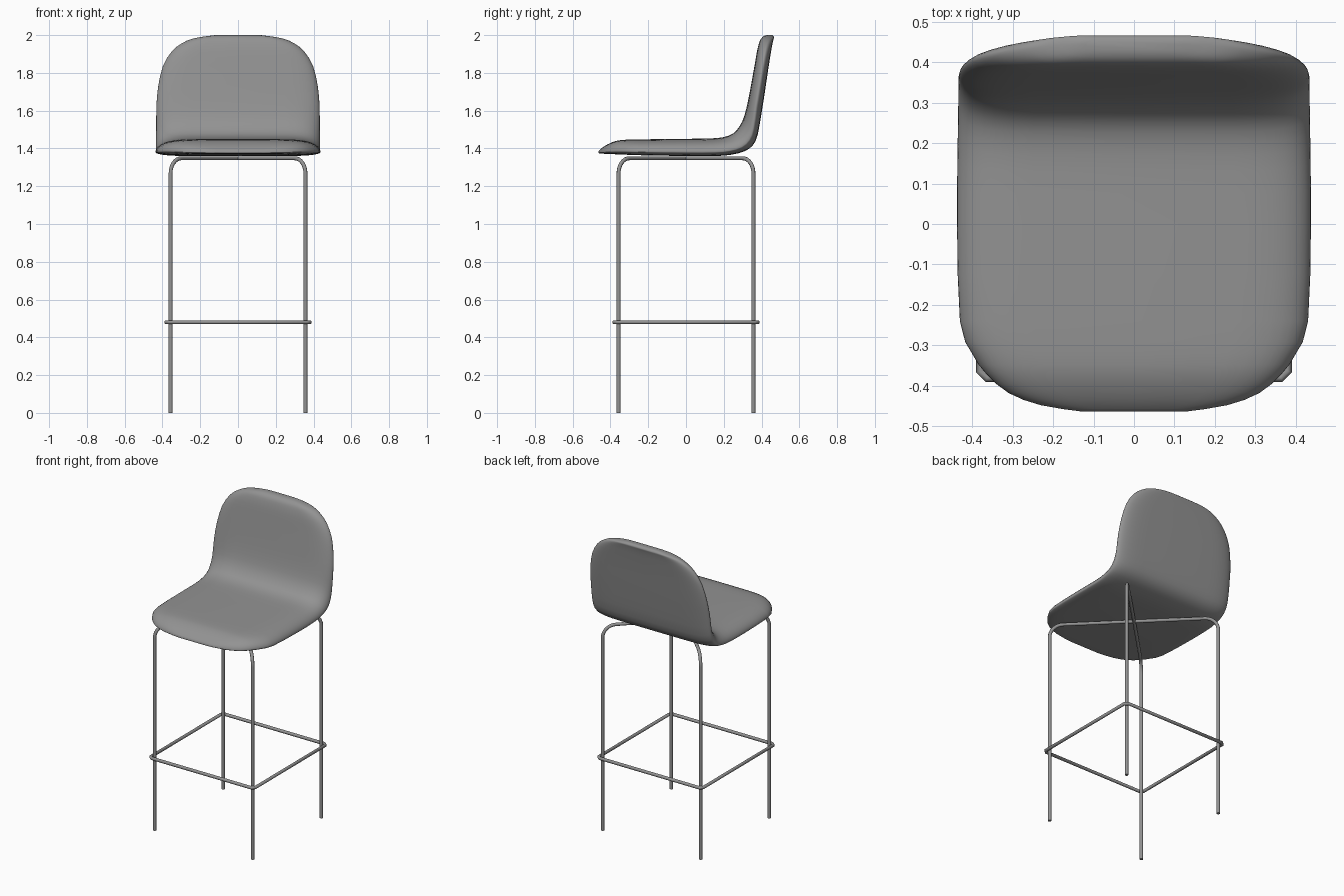
import bpy, bmesh, math
from mathutils import Vector

if "Cube" in bpy.data.objects:
    bpy.data.objects.remove(bpy.data.objects["Cube"])

# Shell stations: upper (y, z), lower (y, z), half width - front lip to top of backrest
STATIONS = [
    (-.463, 1.385, -.463, 1.375, .13), (-.446, 1.402, -.448, 1.373, .23),
    (-.415, 1.422, -.418, 1.371, .31), (-.37, 1.440, -.37, 1.369, .365),
    (-.32, 1.446, -.32, 1.367, .40), (-.24, 1.448, -.24, 1.364, .43),
    (0, 1.451, 0, 1.360, .437), (.13, 1.453, .16, 1.360, .436),
    (.20, 1.460, .24, 1.367, .435), (.25, 1.480, .31, 1.385, .434),
    (.285, 1.520, .355, 1.418, .434), (.308, 1.570, .38, 1.475, .433),
    (.328, 1.650, .402, 1.600, .432), (.345, 1.740, .420, 1.715, .423),
    (.363, 1.840, .437, 1.830, .398), (.376, 1.915, .450, 1.910, .352),
    (.386, 1.955, .458, 1.955, .30), (.396, 1.980, .464, 1.980, .245),
    (.412, 1.995, .466, 1.990, .18), (.430, 2.0, .456, 2.0, .12),
]


def catmull(p, i, t):
    a, b, c, d = (p[max(0, min(len(p) - 1, i + k))] for k in (-1, 0, 1, 2))
    return [.5 * (2 * B + (C - A) * t + (2 * A - 5 * B + 4 * C - D) * t * t
                  + (3 * B - A - 3 * C + D) * t ** 3) for A, B, C, D in zip(a, b, c, d)]


def spow(v, e):
    return math.copysign(abs(v) ** e, v)


# Padded one-piece seat and backrest; the rim sits low on the seat, mid-depth on the back
def build_shell(seg=40, sub=2):
    rows = [catmull(STATIONS, i, k / sub) for i in range(len(STATIONS) - 1) for k in range(sub)]
    rows.append(STATIONS[-1])
    bm = bmesh.new()
    rings = []
    for yt, zt, yb, zb, w in rows:
        ring = []
        edge = .22 + .2 * max(0, min(1, (zt - 1.45) / .2))
        for j in range(seg):
            a = 2 * math.pi * j / seg
            x = w * spow(math.cos(a), .3) if abs(math.cos(a)) > 1e-6 else 0
            v = spow(math.sin(a), 1.1)
            f = edge + (v * (1 - edge) if v > 0 else v * edge)
            ring.append(bm.verts.new((x, yb + (yt - yb) * f, zb + (zt - zb) * f)))
        rings.append(ring)
    for r0, r1 in zip(rings, rings[1:]):
        for j in range(seg):
            k = (j + 1) % seg
            bm.faces.new((r0[j], r0[k], r1[k], r1[j]))
    bm.faces.new(rings[0])
    bm.faces.new(rings[-1])
    bmesh.ops.recalc_face_normals(bm, faces=bm.faces)
    me = bpy.data.meshes.new("seat_shell")
    bm.to_mesh(me)
    bm.free()
    ob = bpy.data.objects.new("seat_shell", me)
    bpy.context.collection.objects.link(ob)
    return ob


def tube(name, pts, radius, cyclic=False):
    cu = bpy.data.curves.new(name, 'CURVE')
    cu.dimensions = '3D'
    cu.bevel_depth = radius
    cu.bevel_resolution = 3
    cu.use_fill_caps = not cyclic
    sp = cu.splines.new('POLY')
    sp.points.add(len(pts) - 1)
    for p, co in zip(sp.points, pts):
        p.co = (*co, 1)
    sp.use_cyclic_u = cyclic
    ob = bpy.data.objects.new(name, cu)
    bpy.context.collection.objects.link(ob)
    return ob


# Bent leg frame running diagonally under the seat
def leg_frame(name, side):
    d = .357 * math.sqrt(2)
    r, top = .08, 1.348
    half = [(d, 0)] + [(d - r + r * math.cos(a), top - r + r * math.sin(a))
                       for a in (math.pi / 2 * i / 8 for i in range(9))]
    path = half + [(-h, z) for h, z in reversed(half)]
    q = math.sqrt(.5)
    return tube(name, [Vector((h * q, h * q * side, z)) for h, z in path], .0105)


parts = [build_shell(), leg_frame("leg_frame_a", 1), leg_frame("leg_frame_b", -1)]

# Square foot rail with clipped corners, wrapped outside the legs
o, c = .38, .363
rail = [(o, -c), (o, c), (c, o), (-c, o), (-o, c), (-o, -c), (-c, -o), (c, -o)]
parts.append(tube("foot_rail", [(x, y, .48) for x, y in rail], .0105, True))

# Dark grey finish on every part, smooth shading
grey = bpy.data.materials.new("dark_grey")
grey.diffuse_color = (.29, .29, .29, 1)
grey.use_nodes = True
grey.node_tree.nodes["Principled BSDF"].inputs["Base Color"].default_value = grey.diffuse_color
for ob in parts:
    bpy.ops.object.select_all(action='DESELECT')
    ob.select_set(True)
    bpy.context.view_layer.objects.active = ob
    if ob.type == 'CURVE':
        bpy.ops.object.convert(target='MESH')
    ob.data.materials.clear()
    ob.data.materials.append(grey)
    bpy.ops.object.shade_smooth_by_angle(angle=math.radians(50))
